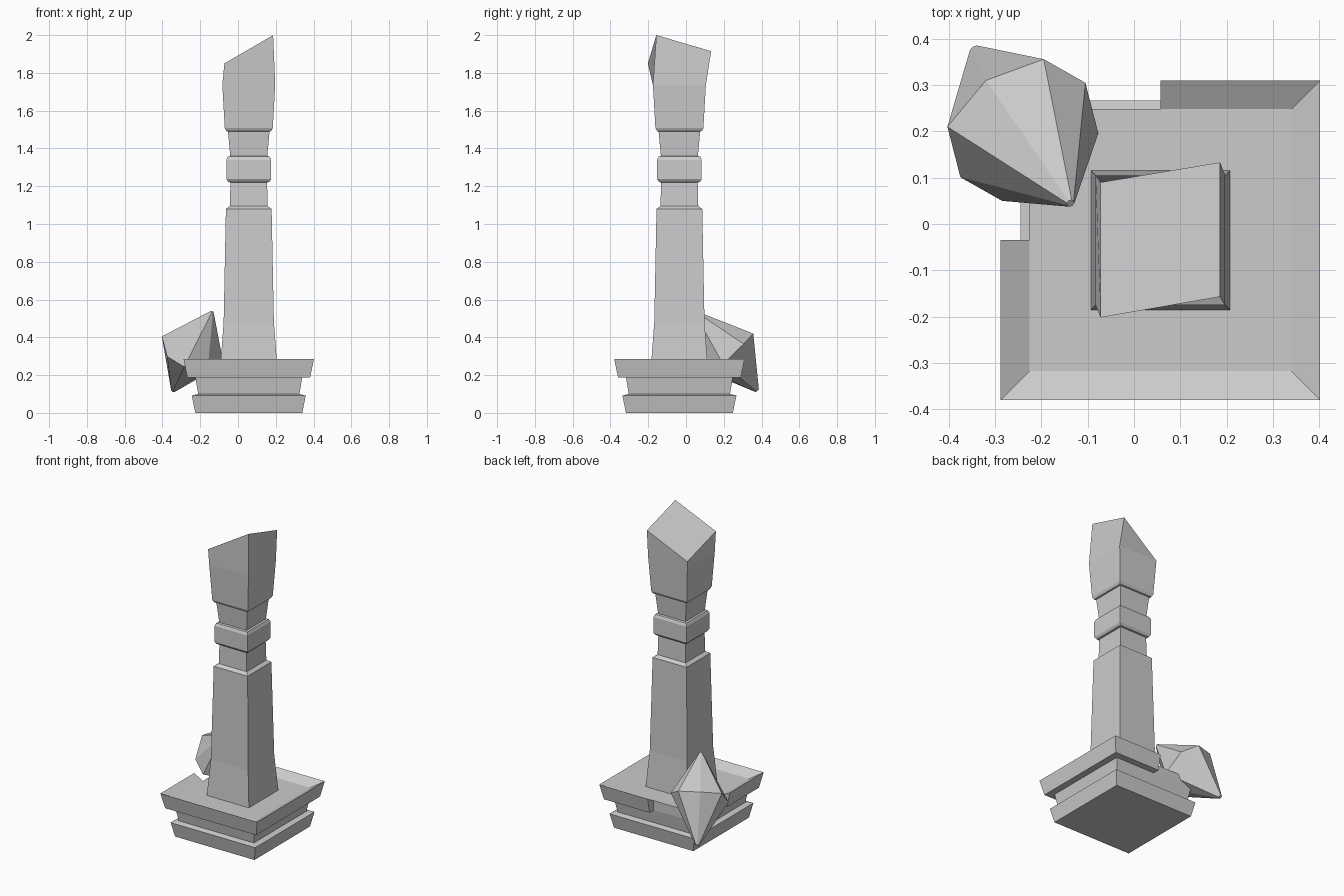
import bpy, bmesh
from mathutils import Vector

if "Cube" in bpy.data.objects:
    bpy.data.objects.remove(bpy.data.objects["Cube"])

CX, CY = 0.057, -0.035      # shared axis of base and column
SQUARE = [(-1, -1), (1, -1), (1, 1), (-1, 1)]


def finish(name, bm):
    bmesh.ops.recalc_face_normals(bm, faces=bm.faces)
    mesh = bpy.data.meshes.new(name)
    bm.to_mesh(mesh)
    bm.free()
    obj = bpy.data.objects.new(name, mesh)
    bpy.context.collection.objects.link(obj)
    return obj


def loft(name, rings, closed=True):
    """Skin a list of point rings and cap both ends."""
    bm = bmesh.new()
    loops = [[bm.verts.new(p) for p in ring] for ring in rings]
    n = len(loops[0])
    for a, b in zip(loops, loops[1:]):
        for i in range(n):
            j = (i + 1) % n
            bm.faces.new((a[i], a[j], b[j], b[i]))
    bm.faces.new(loops[0])
    bm.faces.new(loops[-1])
    return finish(name, bm)


def square(half, z):
    return [(CX + sx * half, CY + sy * half, z) for sx, sy in SQUARE]


# stepped base with the sunken floor on top
loft("base_steps", [square(h, z) for h, z in [
    (0.283, 0), (0.302, 0.092), (0.268, 0.10), (0.283, 0.19), (0.283, 0.25)]])

# raised rim around the base, broken away at the back left corner
rim_profile = [(0.28, 0.188), (0.325, 0.188), (0.345, 0.285), (0.283, 0.25)]
rim_path = [(0, 1), (1, 1), (1, -1), (-1, -1), (-1, 0)]
loft("broken_rim", [[(CX + dx * r, CY + dy * r, z) for r, z in rim_profile]
                    for dx, dy in rim_path])

# column shaft, neck, collar and head, ending in a slanted cut
column_profile = [
    (0.151, 0.24), (0.133, 0.48), (0.121, 1.08), (0.100, 1.095),
    (0.097, 1.22), (0.108, 1.222), (0.118, 1.237), (0.118, 1.34),
    (0.110, 1.357), (0.098, 1.36), (0.110, 1.49), (0.119, 1.492),
    (0.127, 1.508), (0.140, 1.735)]
slanted_top = [(-0.072, -0.202, 1.85), (0.186, -0.157, 2.0),
               (0.186, 0.133, 1.915), (-0.072, 0.09, 1.765)]
loft("column", [square(h, z) for h, z in column_profile] + [slanted_top])

# fallen eight-sided crystal leaning on the broken corner
centre = Vector((-0.24, 0.203, 0.332))
half_ring = [Vector(p) - centre for p in [
    (-0.403, 0.21, 0.405), (-0.32, 0.31, 0.43),
    (-0.195, 0.356, 0.42), (-0.105, 0.305, 0.365)]]
girdle = half_ring + [-p for p in half_ring]
top_tip, low_tip = Vector((-0.137, 0.045, 0.535)), Vector((-0.343, 0.375, 0.118))
loft("fallen_crystal", [[c + p * s for p in girdle] for c, s in [
    (low_tip, 0.07), (centre, 1), (top_tip, 0.05)]])
